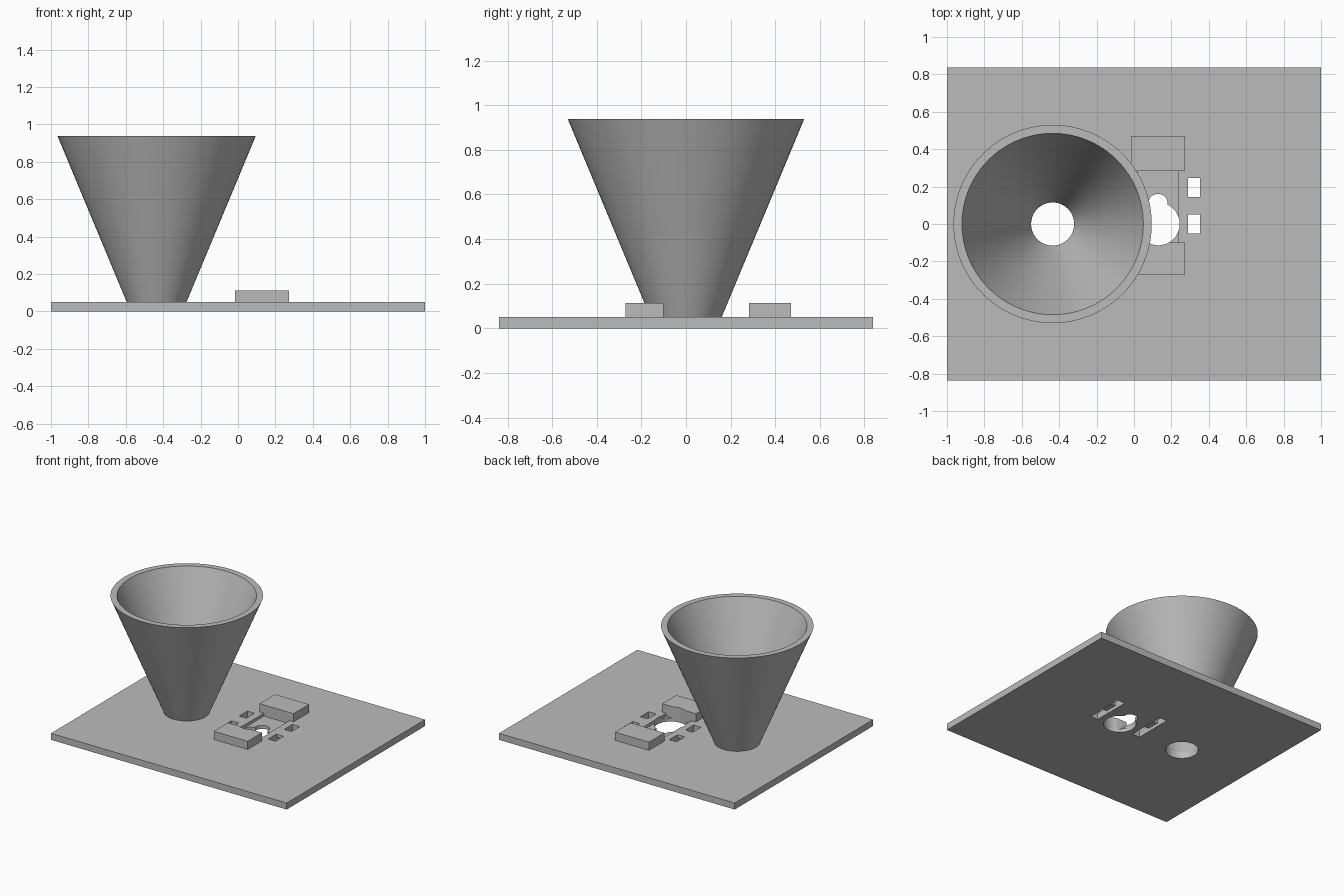
import bpy, bmesh, math

if "Cube" in bpy.data.objects:
    bpy.data.objects.remove(bpy.data.objects["Cube"], do_unlink=True)

grey = bpy.data.materials.new("plain_grey")
grey.use_nodes = True
colour = (0.5, 0.5, 0.5, 1)
grey.diffuse_color = colour
grey.node_tree.nodes["Principled BSDF"].inputs["Base Color"].default_value = colour

PLATE_TOP = 0.05
SEGMENTS = 96
MOUNT_X = 0.13


def finish(name, bm):
    bmesh.ops.recalc_face_normals(bm, faces=bm.faces)
    mesh = bpy.data.meshes.new(name)
    bm.to_mesh(mesh)
    bm.free()
    mesh.materials.append(grey)
    obj = bpy.data.objects.new(name, mesh)
    bpy.context.collection.objects.link(obj)
    return obj


def box(name, x, y, z):
    bm = bmesh.new()
    bmesh.ops.create_cube(bm, size=1)
    for v in bm.verts:
        for i, (low, high) in enumerate((x, y, z)):
            v.co[i] = low if v.co[i] < 0 else high
    return finish(name, bm)


def lathe(name, profile, x, y=0):
    """Spin a closed profile of (radius, height) points around a vertical axis."""
    bm = bmesh.new()
    rings = []
    for r, z in profile:
        angles = [2 * math.pi * i / SEGMENTS for i in range(SEGMENTS)]
        rings.append([bm.verts.new((x + r * math.cos(a), y + r * math.sin(a), z)) for a in angles])
    for a, b in zip(rings, rings[1:] + rings[:1]):
        for i in range(SEGMENTS):
            j = (i + 1) % SEGMENTS
            bm.faces.new((a[i], a[j], b[j], b[i]))
    return finish(name, bm)


def drill(name, radius, x, y=0):
    bm = bmesh.new()
    bmesh.ops.create_cone(bm, cap_ends=True, segments=SEGMENTS, radius1=radius, radius2=radius, depth=1)
    bmesh.ops.translate(bm, verts=bm.verts, vec=(x, y, 0))
    return finish(name, bm)


def cut(target, cutter):
    mod = target.modifiers.new("cut", "BOOLEAN")
    mod.operation = "DIFFERENCE"
    mod.solver = "EXACT"
    mod.object = cutter
    bpy.context.view_layer.objects.active = target
    bpy.ops.object.modifier_apply(modifier=mod.name)


def smooth(obj):
    bpy.ops.object.select_all(action="DESELECT")
    obj.select_set(True)
    bpy.context.view_layer.objects.active = obj
    bpy.ops.object.shade_smooth_by_angle(angle=math.radians(30))


# Main parts
plate = box("base_plate", (-1, 1), (-0.838, 0.838), (0, PLATE_TOP))
funnel = lathe("funnel", [(0.16, PLATE_TOP), (0.53, 0.938), (0.485, 0.938), (0.115, PLATE_TOP)], -0.435)
front_block = box("front_mount_block", (-0.015, 0.273), (-0.272, -0.1), (PLATE_TOP, 0.113))
back_block = box("back_mount_block", (-0.015, 0.273), (0.283, 0.47), (PLATE_TOP, 0.113))

# Openings: funnel outlet, shallow pocket, keyhole
shaft = drill("shaft_cutter", 0.114, MOUNT_X)
cutters = [
    drill("outlet_cutter", 0.115, -0.435),
    box("pocket_cutter", (0.022, 0.238), (-0.1, 0.283), (0.027, 0.2)),
    shaft,
    drill("keyhole_cutter", 0.052, MOUNT_X - 0.002, 0.109),
]

# Tie slots on both sides: through holes joined by a groove underneath
for side in (-1, 1):
    xs = sorted((MOUNT_X + side * 0.16, MOUNT_X + side * 0.222))
    cutters.append(box("groove_cutter", xs, (-0.05, 0.245), (-0.1, 0.025)))
    for y in (-0.05, 0.145):
        cutters.append(box("tie_hole_cutter", xs, (y, y + 0.1), (-0.2, 0.2)))

cut(front_block, shaft)
for cutter in cutters:
    cut(plate, cutter)
for cutter in cutters:
    bpy.data.objects.remove(cutter, do_unlink=True)

for obj in (plate, funnel, front_block):
    smooth(obj)
